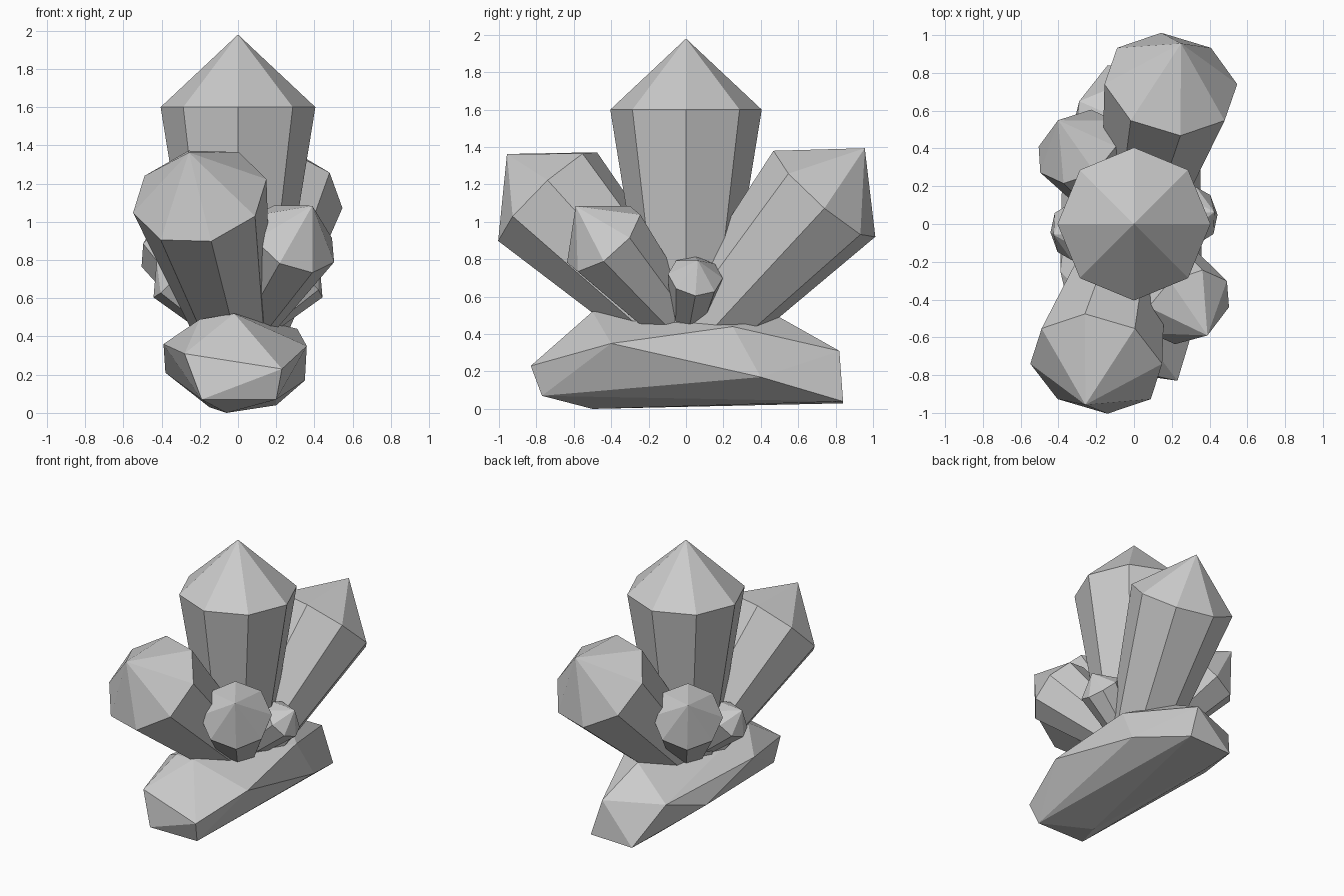
import bpy, bmesh, math
from mathutils import Vector

if "Cube" in bpy.data.objects:
    bpy.data.objects.remove(bpy.data.objects["Cube"])


def finish(bm, name):
    bmesh.ops.recalc_face_normals(bm, faces=bm.faces[:])
    me = bpy.data.meshes.new(name)
    bm.to_mesh(me)
    bm.free()
    ob = bpy.data.objects.new(name, me)
    bpy.context.collection.objects.link(ob)
    return ob


def crystal(name, base, shoulder, r_base, r_top, tip_len, n=8):
    """Eight-sided shaft widening to a shoulder, closed by a pointed cap."""
    base, shoulder = Vector(base), Vector(shoulder)
    axis = (shoulder - base).normalized()
    e1 = Vector((0, 1, 0)).cross(axis).normalized()
    e2 = axis.cross(e1)
    bm = bmesh.new()

    def ring(c, r):
        return [bm.verts.new(c + r * (math.cos(a) * e1 + math.sin(a) * e2))
                for a in (2 * math.pi * i / n for i in range(n))]

    low, high = ring(base, r_base), ring(shoulder, r_top)
    tip = bm.verts.new(shoulder + axis * tip_len)
    bm.faces.new(low)
    for i in range(n):
        j = (i + 1) % n
        bm.faces.new((low[i], low[j], high[j], high[i]))
        bm.faces.new((high[i], high[j], tip))
    return finish(bm, name)


# Crystals: tall centre, two large, two medium, two small
crystal("centre_crystal", (0, 0, 0.4), (0, 0, 1.6), 0.21, 0.405, 0.38)
crystal("large_crystal_back", (0.02, 0.04, 0.36), (0.195, 0.74, 1.15), 0.2, 0.36, 0.33)
crystal("large_crystal_front", (-0.01, -0.02, 0.38), (-0.2, -0.74, 1.135), 0.19, 0.36, 0.32)
crystal("medium_crystal_front", (0, 0, 0.4), (0.29, -0.44, 0.91), 0.13, 0.245, 0.25)
crystal("medium_crystal_back", (0, 0, 0.4), (-0.30, 0.41, 0.89), 0.13, 0.24, 0.24)
crystal("small_crystal_right", (0.02, 0, 0.4), (0.34, 0.05, 0.71), 0.08, 0.147, 0.12)
crystal("small_crystal_left", (-0.02, 0, 0.4), (-0.34, -0.045, 0.71), 0.08, 0.147, 0.12)

# Rock: faceted convex boulder, stretched along y
rock_points = [
    (-0.02, -0.50, 0.52), (-0.20, -0.45, 0.49), (0.36, -0.40, 0.35),
    (0.35, 0.40, 0.17), (0.23, -0.83, 0.23), (0.20, -0.77, 0.07),
    (-0.19, -0.77, 0.07), (-0.28, -0.72, 0.31), (-0.39, -0.25, 0.36),
    (-0.38, 0.30, 0.21), (-0.29, 0.65, 0.32), (0.12, 0.82, 0.31),
    (0.20, 0.84, 0.04), (-0.14, 0.84, 0.03), (0.05, 0.50, 0.49),
    (0.31, 0.25, 0.44), (-0.06, -0.50, 0.0), (-0.15, 0.57, 0.03),
]
bm = bmesh.new()
for p in rock_points:
    bm.verts.new(p)
bmesh.ops.convex_hull(bm, input=bm.verts[:])
bmesh.ops.delete(bm, geom=[v for v in bm.verts if not v.link_faces], context='VERTS')
finish(bm, "base_rock")
